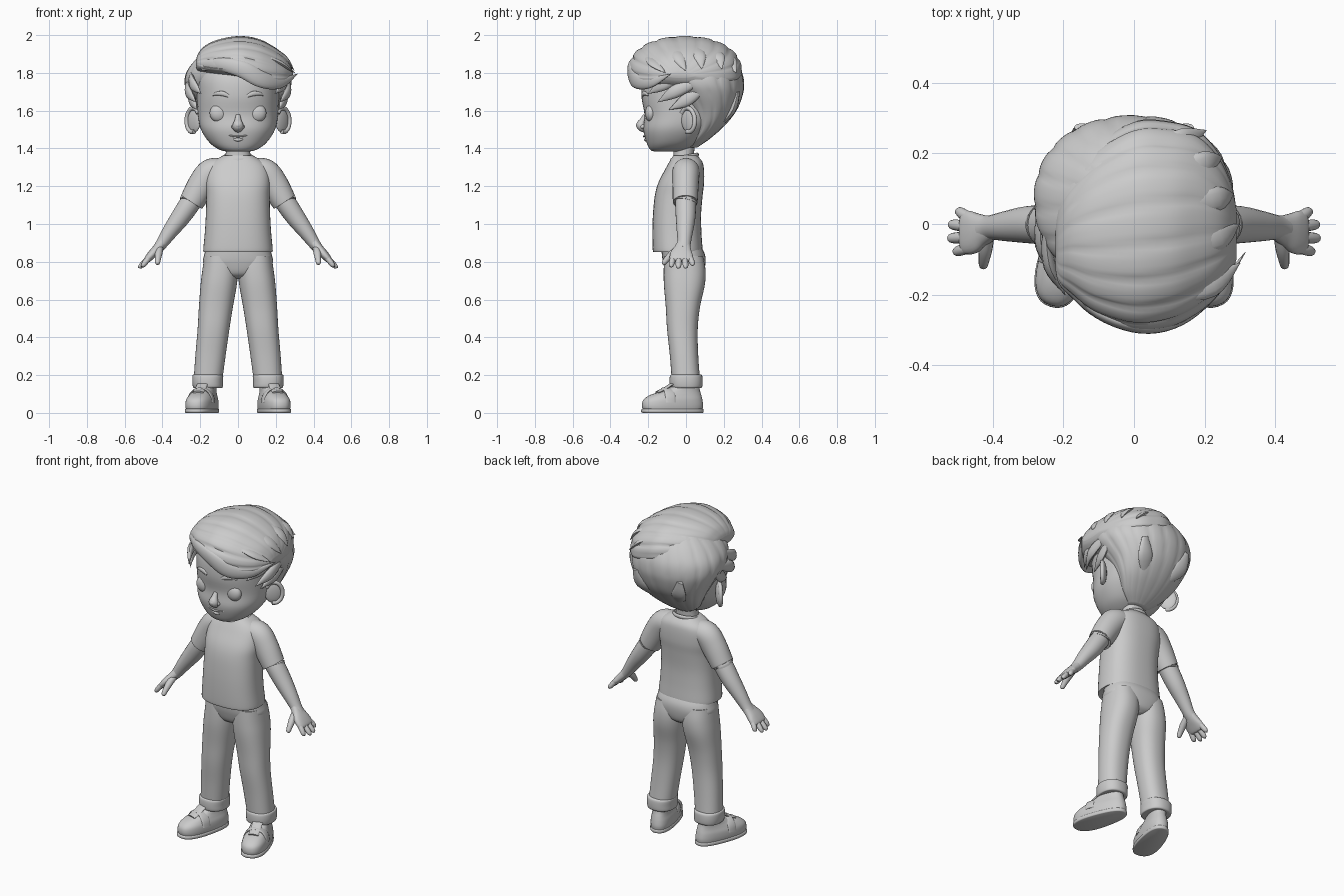
import bpy, bmesh, math
from mathutils import Vector, Matrix, Euler

grey = bpy.data.materials.new("clay grey")
grey.diffuse_color = (0.6, 0.6, 0.6, 1)


def finish(name, bm, mirror=False):
    bmesh.ops.recalc_face_normals(bm, faces=bm.faces)
    me = bpy.data.meshes.new(name)
    bm.to_mesh(me)
    bm.free()
    me.materials.append(grey)
    ob = bpy.data.objects.new(name, me)
    bpy.context.collection.objects.link(ob)
    if mirror:
        ob.modifiers.new("Mirror", 'MIRROR').use_mirror_merge = False
    bpy.ops.object.select_all(action='DESELECT')
    ob.select_set(True)
    bpy.context.view_layer.objects.active = ob
    bpy.ops.object.shade_smooth_by_angle(angle=math.radians(50))
    return ob


def spline(rows, steps):
    """Catmull-Rom interpolation of every number in the rows."""
    out, n = [], len(rows)
    for i in range(n - 1):
        p = [rows[max(i - 1, 0)], rows[i], rows[i + 1], rows[min(i + 2, n - 1)]]
        for k in range(steps):
            t = k / steps
            out.append([0.5 * (2 * b + (c - a) * t + (2 * a - 5 * b + 4 * c - d) * t * t
                               + (3 * b - a - 3 * c + d) * t ** 3) for a, b, c, d in zip(*p)])
    return out + [list(rows[-1])]


def skin(name, rings, mirror=False):
    bm = bmesh.new()
    vs = [[bm.verts.new(p) for p in r] for r in rings]
    n = len(vs[0])
    for a, b in zip(vs, vs[1:]):
        for i in range(n):
            bm.faces.new((a[i], a[(i + 1) % n], b[(i + 1) % n], b[i]))
    bm.faces.new(vs[0][::-1])
    bm.faces.new(vs[-1])
    return finish(name, bm, mirror)


def oval(a, n):
    c, s = math.cos(a), math.sin(a)
    return math.copysign(abs(c) ** (2 / n), c), math.copysign(abs(s) ** (2 / n), s)


def stack(name, rows, n=2.2, seg=40, steps=5, mirror=False, groove=0.0, count=0, xf=None):
    """Horizontal rings: (z, x0, x1, y0, y1)."""
    rings = []
    for z, x0, x1, y0, y1 in spline(rows, steps):
        ring = []
        for i in range(seg):
            a = math.tau * i / seg
            c, s = oval(a, n)
            g = 1 - groove * (1 - abs(math.sin(a * count / 2 + z * 5))) ** 2 if count else 1
            p = Vector(((x0 + x1) / 2 + c * g * (x1 - x0) / 2,
                        (y0 + y1) / 2 + s * g * (y1 - y0) / 2, z))
            ring.append(xf(p) if xf else p)
        rings.append(ring)
    return skin(name, rings, mirror)


def tube(name, pts, ref=(0, 1, 0), mirror=False, steps=5, seg=16, n=2):
    """Swept oval: (x, y, z, half width along ref, half thickness)."""
    rows = spline(pts, steps)
    P = [Vector(r[:3]) for r in rows]
    rings = []
    for i, r in enumerate(rows):
        t = (P[min(i + 1, len(P) - 1)] - P[max(i - 1, 0)]).normalized()
        u = Vector(ref)
        u = (u - t * u.dot(t)).normalized()
        v = t.cross(u)
        rings.append([P[i] + u * (c * max(r[3], .001)) + v * (s * max(r[4], .001))
                      for c, s in (oval(math.tau * k / seg, n) for k in range(seg))])
    return skin(name, rings, mirror)


def ball(name, loc, scale, rot=(0, 0, 0), mirror=False):
    bm = bmesh.new()
    m = Matrix.LocRotScale(Vector(loc), Euler(rot), Vector(scale))
    bmesh.ops.create_uvsphere(bm, u_segments=28, v_segments=18, radius=1, matrix=m)
    return finish(name, bm, mirror)


def sym(rows):
    return [(z, -w, w, a, b) for z, w, a, b in rows]


# Head and neck
stack("head", sym([(1.383, .05, -.16, -.04), (1.392, .095, -.188, .0), (1.43, .15, -.208, .07),
                   (1.50, .196, -.225, .14), (1.58, .212, -.22, .2), (1.68, .217, -.236, .25),
                   (1.78, .215, -.225, .25), (1.86, .17, -.17, .2), (1.92, .06, -.06, .08)]), 2.3, 56)
stack("neck", sym([(1.28, .085, -.075, .05), (1.36, .066, -.066, .042), (1.44, .066, -.07, .05)]))
# Face
ball("eye", (.102, -.186, 1.587), (.048, .03, .048), mirror=True)
tube("eyebrow", [(.05, -.231, 1.678, .008, .005), (.08, -.226, 1.69, .013, .008),
                 (.115, -.213, 1.69, .009, .007), (.135, -.2, 1.68, .003, .003)], (0, 0, 1), True)
tube("nose", [(0, -.215, 1.575, .012, .012), (0, -.228, 1.55, .018, .016),
              (0, -.238, 1.523, .029, .026), (0, -.226, 1.50, .024, .016),
              (0, -.212, 1.492, .006, .006)], (1, 0, 0))
ball("nose_tip", (0, -.247, 1.523), (.02, .018, .018))
ball("nostril_wing", (.021, -.229, 1.515), (.014, .014, .012), mirror=True)
tube("mouth", [(-.06, -.21, 1.474, .002, .003), (-.03, -.218, 1.466, .004, .006),
               (0, -.222, 1.464, .005, .007), (.03, -.218, 1.466, .004, .006),
               (.06, -.21, 1.474, .002, .003)], (0, 0, 1))
tube("lower_lip", [(-.03, -.208, 1.45, .003, .004), (0, -.214, 1.446, .009, .008),
                   (.03, -.208, 1.45, .003, .004)], (0, 0, 1))
# Ears: a dish with a raised rim
turn = Euler((0.12, 0, math.radians(-42)))
ball("ear", (.232, .015, 1.55), (.016, .052, .066), turn, True)
rim = []
for k in range(9):
    a = math.radians(-110 + 250 * k / 8)
    p = Vector((.232, .015, 1.55)) + turn.to_matrix() @ Vector((.008, .05 * math.cos(a), .064 * math.sin(a)))
    rim.append((*p, .012, .012))
tube("ear_rim", rim, (.75, -.65, 0), True, 3, 10)

# Hair: sides and back
stack("side_hair", sym([(1.405, .06, .0, .06), (1.45, .125, .0, .125), (1.52, .18, .01, .205),
                        (1.60, .222, -.03, .268), (1.68, .263, -.10, .3), (1.74, .283, -.16, .308),
                        (1.80, .275, -.185, .298), (1.86, .235, -.18, .265), (1.91, .18, -.14, .22),
                        (1.95, .12, -.08, .165), (1.965, .05, -.03, .09)]), 2.15, 120, 5,
      groove=.022, count=18)

# Hair: swept top, rings along x with (x, y0, y1, middle z, up, down)
rows = [(-.222, -.13, .02, 1.85, .02, .02), (-.212, -.17, .07, 1.845, .055, .035),
        (-.18, -.205, .14, 1.835, .105, .035), (-.11, -.265, .225, 1.825, .15, .04),
        (0, -.304, .29, 1.82, .175, .055), (.1, -.294, .29, 1.795, .188, .07),
        (.18, -.255, .265, 1.78, .165, .07), (.24, -.2, .2, 1.775, .125, .05),
        (.275, -.14, .12, 1.78, .07, .03), (.29, -.1, .04, 1.785, .02, .01)]
rings = []
for x, y0, y1, zm, up, dn in spline(rows, 5):
    ring = []
    for k in range(120):
        a = math.tau * k / 120
        c, s = oval(a, 2.15)
        g = 1 - .035 * (1 - abs(math.sin(a * 9 + x * 2))) ** 2 if s > 0 else 1
        ring.append((x, (y0 + y1) / 2 + c * g * (y1 - y0) / 2, zm + s * g * (up if s > 0 else dn)))
    rings.append(ring)
skin("top_hair", rings)

# Hair: pointed locks
tube("fringe_lock", [(-.19, -.17, 1.83, .02, .01), (-.1, -.25, 1.845, .035, .018),
                     (.02, -.29, 1.82, .045, .02), (.13, -.27, 1.765, .045, .018),
                     (.23, -.19, 1.75, .03, .014), (.315, -.08, 1.795, .001, .001)], (0, 0, 1))
locks = [((.10, -.2, 1.905), (.22, -.17, 1.855), (.30, -.11, 1.80)),
         ((.12, -.06, 1.955), (.24, -.04, 1.885), (.298, .0, 1.81)),
         ((.12, .05, 1.955), (.235, .07, 1.89), (.282, .085, 1.82)),
         ((.10, .14, 1.93), (.20, .17, 1.885), (.25, .19, 1.82)),
         ((.06, .21, 1.90), (.14, .235, 1.86), (.205, .265, 1.80))]
for a, b, c in locks:
    tube("swept_lock", [(*a, .02, .006), (*b, .036, .014), (*c, .001, .001)], seg=12)
for a, b, c in [((.262, .06, 1.75), (.262, -.06, 1.70), (.222, -.15, 1.645)),
                ((.255, .08, 1.71), (.242, .0, 1.655), (.216, -.09, 1.605)),
                ((.25, -.02, 1.79), (.238, -.12, 1.74), (.195, -.2, 1.69))]:
    tube("temple_lock", [(*a, .02, .01), (*b, .034, .018), (*c, .001, .001)], (0, 0, 1), True, seg=12)
for x in (-.1, .0, .1):
    tube("nape_lock", [(x * 1.5, .275, 1.70, .02, .01), (x * 1.2, .245, 1.60, .05, .018),
                       (x * .6, .165, 1.50, .001, .001)], (1, 0, 0), seg=12)

# Shirt
stack("shirt_body", sym([(.855, .18, -.17, .085), (.862, .184, -.176, .088), (.95, .176, -.178, .082),
                         (1.05, .17, -.175, .08), (1.15, .168, -.165, .088), (1.22, .172, -.146, .096),
                         (1.29, .163, -.11, .095), (1.33, .135, -.088, .086),
                         (1.362, .08, -.068, .06)]), 2.5, 48)
collar = [(.074 * math.cos(a), -.008 + .068 * math.sin(a), 1.352 + .014 * math.sin(a), .012, .008)
          for a in (math.tau * k / 16 for k in range(17))]
tube("collar", collar, (0, 0, 1), steps=3, seg=10)
tube("sleeve", [(.07, 0, 1.285, .07, .06), (.14, 0, 1.272, .072, .075), (.19, -.002, 1.21, .069, .075),
                (.24, -.004, 1.125, .066, .067), (.245, -.004, 1.117, .064, .065)], mirror=True, seg=28)

# Arms and hands
tube("arm", [(.19, 0, 1.2, .05, .05), (.25, -.002, 1.115, .055, .055), (.305, -.002, 1.035, .052, .051),
             (.36, -.006, .96, .043, .041), (.405, -.01, .895, .035, .031), (.43, -.015, .865, .04, .026)],
     mirror=True, seg=24)
tube("palm", [(.395, -.01, .91, .03, .024), (.425, -.017, .872, .044, .025), (.455, -.024, .84, .06, .023),
              (.48, -.024, .812, .06, .018), (.487, -.024, .803, .045, .008)], mirror=True, seg=24, n=2.4)
for y, tip, y2 in ((-.068, (.505, .777), -.077), (-.037, (.52, .77), -.04),
                   (-.007, (.518, .771), -.002), (.02, (.498, .785), .034)):
    x, z = tip
    tube("finger", [(.465, y, .828, .015, .014), ((x + .465) / 2, (y + y2) / 2, (z + .832) / 2, .016, .015),
                    (x - .005, y2, z + .007, .014, .013), (x + .003, y2, z - .002, .008, .007),
                    (x + .004, y2, z - .004, .002, .002)], mirror=True, seg=12)
tube("thumb", [(.415, -.03, .875, .02, .02), (.42, -.07, .845, .02, .019), (.424, -.1, .815, .016, .016),
               (.426, -.118, .792, .012, .012), (.426, -.122, .786, .003, .003)], (1, 0, 0), True, seg=12)

# Trousers
stack("hips", sym([(.71, .03, -.06, .06), (.735, .12, -.1, .09), (.79, .182, -.12, .103),
                   (.84, .178, -.128, .1), (.89, .165, -.13, .075)]), 2.4)
stack("trouser_leg", [(.15, .086, .236, -.074, .076), (.3, .066, .226, -.085, .065),
                      (.44, .046, .214, -.1, .062), (.56, .027, .207, -.107, .074),
                      (.68, .006, .198, -.117, .1), (.76, .0, .188, -.118, .103),
                      (.83, .01, .178, -.115, .09)], 2.3, mirror=True)
stack("trouser_cuff", [(.132, .088, .232, -.07, .074), (.136, .081, .238, -.083, .085),
                       (.165, .08, .242, -.087, .088), (.196, .078, .241, -.085, .086),
                       (.203, .083, .236, -.078, .079)], 2.3, steps=3, mirror=True)


# Shoes, turned outward and wider at the toe
def foot(p):
    w = 1 + max(0, -p.y) * .8
    return Matrix.Rotation(math.radians(17), 3, 'Z') @ Vector((p.x * w, p.y, p.z)) + Vector((.165, 0, 0))


stack("shoe", sym([(.012, .063, -.235, .088), (.04, .066, -.241, .092), (.07, .064, -.232, .088),
                   (.095, .056, -.195, .082), (.115, .05, -.135, .076), (.14, .047, -.08, .07),
                   (.16, .045, -.06, .06)]), 2.4, mirror=True, xf=foot)
stack("shoe_sole", sym([(0, .064, -.236, .089), (.004, .068, -.244, .094), (.018, .068, -.244, .094),
                        (.022, .064, -.238, .09)]), 2.4, steps=2, mirror=True, xf=foot)
strap = [foot(Vector((.062 * math.cos(a), -.105, .055 + .075 * math.sin(a))))
         for a in (math.pi * k / 8 for k in range(9))]
tube("shoe_strap", [(*p, .028, .006) for p in strap], (.28, -.96, 0), True, 3, 12, 3)
tube("shoe_tongue", [(*foot(Vector((0, y, z))), .03, .008)
                     for y, z in ((-.16, .108), (-.12, .126), (-.085, .148), (-.07, .155))], (1, .28, 0), True)
